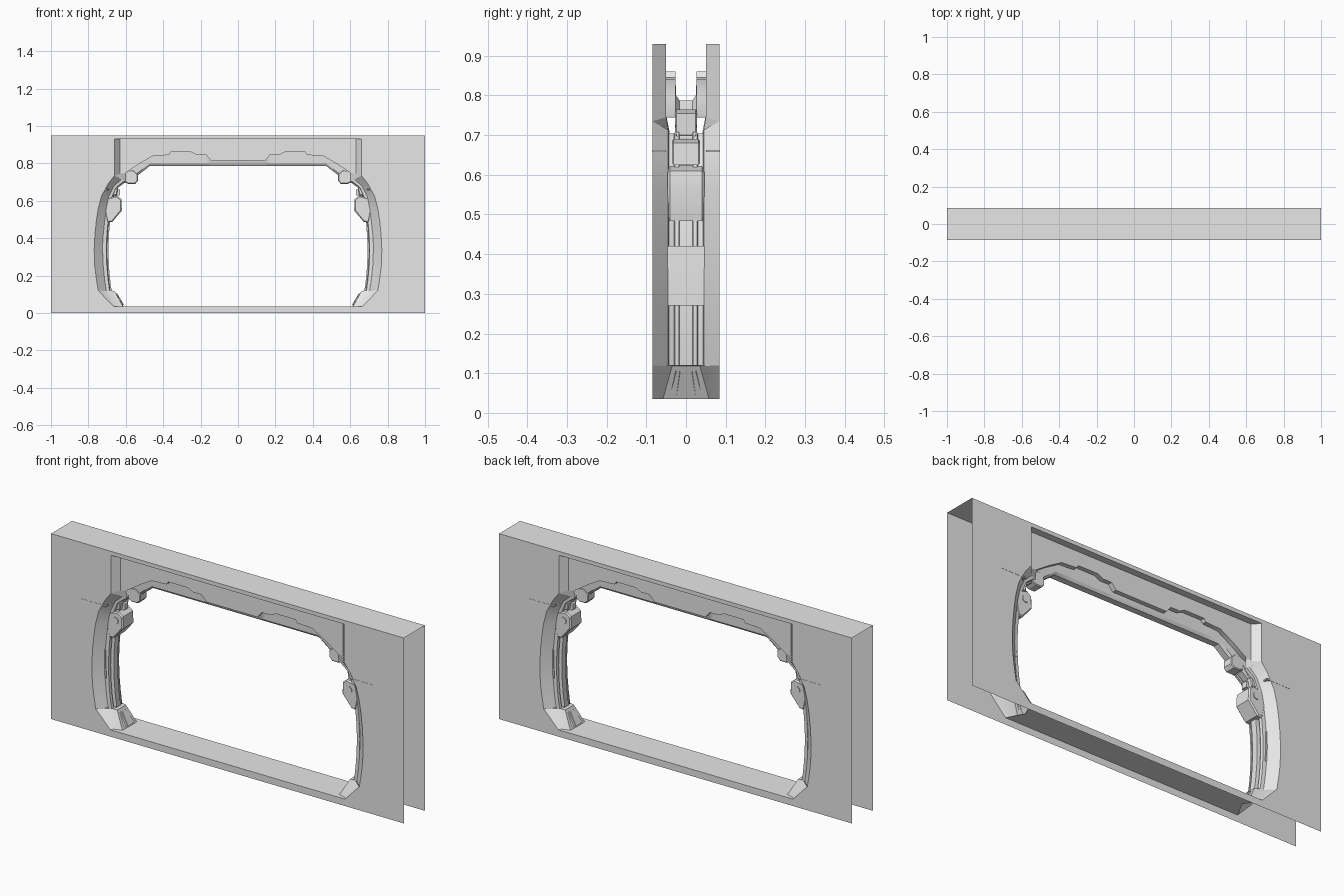
import bpy, bmesh
from mathutils import Vector

if "Cube" in bpy.data.objects:
    bpy.data.objects.remove(bpy.data.objects["Cube"], do_unlink=True)

grey = bpy.data.materials.new("light_grey")
grey.use_nodes = True
grey.diffuse_color = (0.8, 0.8, 0.8, 1)
grey.node_tree.nodes["Principled BSDF"].inputs["Base Color"].default_value = (0.8, 0.8, 0.8, 1)

W = 0.085      # half depth of the wall
P = 0.05       # half depth of the lintel panel
H = 0.95       # wall height
FLOOR = 0.035
VIEWER = Vector((0, -1, 0.4))


def finish(name, bm, mirror_y, angle=0.5):
    """Turn a bmesh into a mirrored object with sharp creases."""
    mesh = bpy.data.meshes.new(name)
    bm.to_mesh(mesh)
    bm.free()
    mesh.materials.append(grey)
    ob = bpy.data.objects.new(name, mesh)
    bpy.context.collection.objects.link(ob)
    bpy.ops.object.select_all(action="DESELECT")
    ob.select_set(True)
    bpy.context.view_layer.objects.active = ob
    bpy.ops.object.shade_smooth_by_angle(angle=angle)
    mirror = ob.modifiers.new("mirror", "MIRROR")
    mirror.use_axis = (True, mirror_y, False)
    return ob


def shell(name, rows=None, polygon=None, toward=VIEWER):
    """Quarter of an open skin, from a grid of points or from one outline."""
    bm = bmesh.new()
    if polygon:
        bm.faces.new([bm.verts.new(p) for p in polygon])
    else:
        grid = [[bm.verts.new(p) for p in row] for row in rows]
        for a, b in zip(grid, grid[1:]):
            for i in range(len(a) - 1):
                bm.faces.new((a[i], a[i + 1], b[i + 1], b[i]))
        bmesh.ops.remove_doubles(bm, verts=bm.verts, dist=1e-5)
    bm.normal_update()
    for f in bm.faces:
        if f.normal.dot(toward - f.calc_center_median()) < 0:
            f.normal_flip()
    return finish(name, bm, True)


def prism(name, outline, half, bevel=0.0):
    """Solid block: an x-z outline carried through the wall depth."""
    bm = bmesh.new()
    front = bm.faces.new([bm.verts.new((x, -half, z)) for x, z in outline])
    new = bmesh.ops.extrude_face_region(bm, geom=[front])["geom"]
    moved = [v for v in new if isinstance(v, bmesh.types.BMVert)]
    bmesh.ops.translate(bm, verts=moved, vec=(0, 2 * half, 0))
    bmesh.ops.recalc_face_normals(bm, faces=bm.faces)
    if bevel:
        rim = [e for e in bm.edges if abs(e.verts[0].co.y - e.verts[1].co.y) < 1e-5]
        bmesh.ops.bevel(bm, geom=rim, offset=bevel, segments=1, affect="EDGES")
    return finish(name, bm, False, 0.35)


def at(points, y):
    return [(x, y, z) for x, z in points]


# Curves of the opening: where the wall ends, and the inner edge of the post
wall_edge = [(.66, .735), (.695, .69), (.73, .625), (.747, .56), (.757, .497), (.765, .42),
             (.769, .337), (.766, .25), (.757, .18), (.747, .12)]
post_edge = [(.60, .70), (.645, .667), (.665, .62), (.674, .56), (.683, .497), (.69, .42),
             (.693, .337), (.69, .25), (.684, .18), (.676, .12)]

# Wall skins with the opening cut out, wall top and threshold
outline = ([(0, 0), (1, 0), (1, H), (0, H), (0, .93), (.66, .93)] + wall_edge
           + [(.665, FLOOR), (0, FLOOR)])
shell("wall_panel", polygon=at(outline, -W))
shell("wall_top", polygon=[(0, -W, H), (1, -W, H), (1, 0, H), (0, 0, H)],
      toward=Vector((0, 0, 9)))
shell("threshold", polygon=[(0, -W, FLOOR), (.665, -W, FLOOR), (.62, 0, FLOOR), (0, 0, FLOOR)])

# Curved side post: slanted reveal, shoulder and raised centre rib
post = []
for (xo, zo), (xi, zi) in zip(wall_edge, post_edge):
    def between(t):
        return xo + (xi - xo) * t, zo + (zi - zo) * t
    section = [(0, W), (.6, .045), (.85, .043), (.9, .03), (.78, .028), (.78, .018), (1, .016), (1, 0)]
    post.append([(between(t)[0], -y, between(t)[1]) for t, y in section])
shell("side_post", rows=post)

# Flared foot with a raised plate on its inner face
foot = [[(.747, -W, .12), (.70, -.045, .12), (.68, -.038, .12), (.68, 0, .12)],
        [(.747, -W, .12), (.70, -.045, .118), (.66, -.035, .118), (.66, 0, .118)],
        [(.665, -W, FLOOR), (.655, -.07, FLOOR), (.615, -.058, FLOOR), (.612, 0, FLOOR)]]
shell("post_foot", rows=foot)
for name, w, lift in (("foot_plate", .04, .006), ("foot_plate_centre", .024, .009)):
    rows = []
    for x, z, k in ((.655, .105, .65), (.618, .043, 1)):
        rows.append([(x, -w * k, z), (x - lift, -w * k + .004, z), (x - lift, 0, z)])
    shell(name, rows=rows)

# Lintel: recessed panel over a stepped lower edge, then the soffit
step = [(.63, .745), (.60, .75), (.53, .797), (.455, .84), (.37, .845), (.36, .86),
        (.25, .86), (.22, .845), (.17, .845), (.145, .815), (0, .815)]
lower = [(.63, .70), (.60, .71), (.535, .75), (.47, .80)] + [(x, .80) for x, z in step[4:]]
soffit = [(x, z - .013) for x, z in lower]
shell("lintel_panel", polygon=at([(0, .93), (.63, .93)] + step, -P))
shell("lintel_reveal", rows=[at([(0, .93), (.66, .93), (.66, .735)], -W),
                             at([(0, .93), (.63, .93), (.63, .745)], -P)])
shell("lintel_corner", polygon=[(.66, -W, .735), (.63, -P, .745), (.60, -P, .75),
                                (.60, -.04, .70), (.634, -.045, .712)])
shell("lintel_soffit", rows=[at(step, -P), at(step, -.027), at(lower, -.025),
                             at(soffit, -.016), at(soffit, 0)])

# Brackets linking the post to the lintel
prism("upper_bracket", [(.61, .755), (.605, .70), (.585, .69), (.55, .69), (.535, .707),
                        (.535, .74), (.56, .765)], .028, .004)
prism("bracket_collar", [(.70, .68), (.655, .69), (.641, .67), (.648, .63), (.70, .625)], .035, .004)
prism("bracket_tab", [(.66, .665), (.632, .66), (.632, .63), (.66, .625)], .014)

# Hinge claw with a round bolt running through it
prism("hinge_claw", [(.712, .61), (.648, .628), (.623, .608), (.621, .548), (.672, .487),
                     (.70, .483), (.716, .56)], .046, .006)
bm = bmesh.new()
bmesh.ops.create_cone(bm, cap_ends=True, segments=16, radius1=.017, radius2=.017, depth=.1)
for v in bm.verts:
    v.co = (v.co.x + .662, v.co.z, v.co.y + .58)
bmesh.ops.recalc_face_normals(bm, faces=bm.faces)
finish("hinge_bolt", bm, False)

# Slim trim strips on the post shoulder
prism("post_trim", [(.716, .42), (.722, .42), (.724, .34), (.721, .27), (.714, .27), (.717, .34)], .048)

# Thin horizontal fins lying across each wall face
fin = [(.69, .657), (.828, .657), (.828, .663), (.69, .663)]
shell("wall_fin", rows=[at(fin + fin[:1], -P), at(fin + fin[:1], -W - .001)])
shell("wall_fin_edge", polygon=at(fin, -W - .001))
